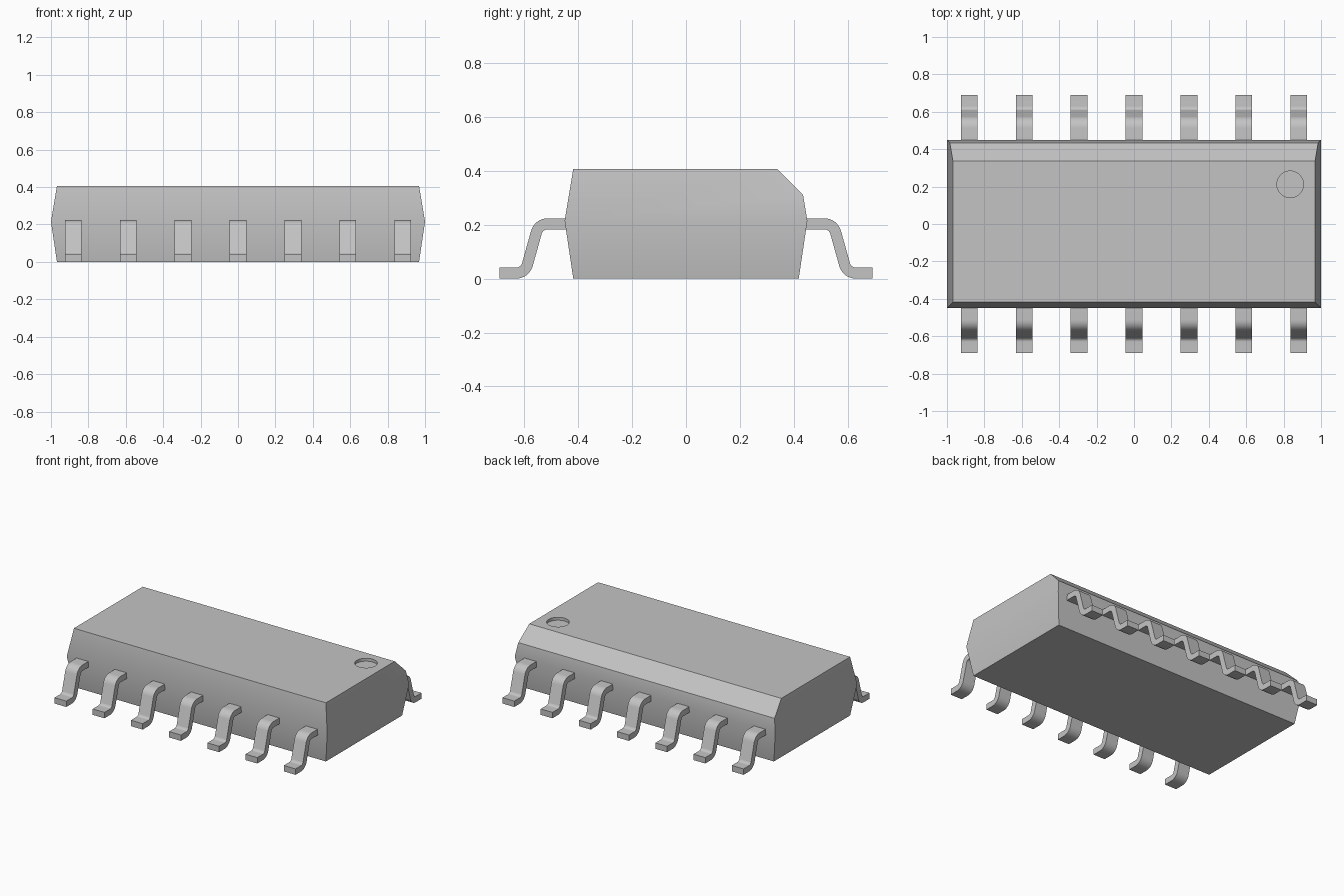
import bpy
import bmesh
import math
from mathutils import Vector

cube = bpy.data.objects.get("Cube")
if cube:
    bpy.data.objects.remove(cube, do_unlink=True)

GREY = (0.55, 0.55, 0.55, 1.0)
grey = bpy.data.materials.new("plain grey")
grey.use_nodes = True
grey.diffuse_color = GREY
grey.node_tree.nodes["Principled BSDF"].inputs["Base Color"].default_value = GREY


def to_object(name, bm):
    bmesh.ops.recalc_face_normals(bm, faces=bm.faces[:])
    mesh = bpy.data.meshes.new(name)
    bm.to_mesh(mesh)
    bm.free()
    mesh.materials.append(grey)
    obj = bpy.data.objects.new(name, mesh)
    bpy.context.collection.objects.link(obj)
    return obj


def select_only(obj):
    bpy.ops.object.select_all(action="DESELECT")
    obj.select_set(True)
    bpy.context.view_layer.objects.active = obj


def smooth(obj):
    select_only(obj)
    bpy.ops.object.shade_smooth_by_angle(angle=math.radians(30))


# Package body: three stacked rectangles, widest at the waist
TOP = 0.407
bm = bmesh.new()
rings = []
for half_x, half_y, z in ((0.968, 0.418, 0), (1, 0.45, 0.215), (0.968, 0.418, TOP)):
    rings.append([bm.verts.new((sx * half_x, sy * half_y, z))
                  for sx, sy in ((-1, -1), (1, -1), (1, 1), (-1, 1))])
bm.faces.new(rings[0])
bm.faces.new(rings[2])
for low, high in zip(rings, rings[1:]):
    for i in range(4):
        j = (i + 1) % 4
        bm.faces.new((low[i], low[j], high[j], high[i]))

# Bevel along the top rear edge
cut = bmesh.ops.bisect_plane(bm, geom=bm.verts[:] + bm.edges[:] + bm.faces[:],
                             plane_co=(0, 0.337, TOP), plane_no=(0, 1, 1),
                             clear_outer=True)
bmesh.ops.contextual_create(
    bm, geom=[e for e in cut["geom_cut"] if isinstance(e, bmesh.types.BMEdge)])
body = to_object("body", bm)

# Round shallow marker recess in the top
bpy.ops.mesh.primitive_cylinder_add(vertices=48, radius=0.071, depth=0.04,
                                    location=(0.835, 0.212, TOP))
cutter = bpy.context.object
cutter.name = "marker_cutter"
cutter.hide_render = True
cutter.data.materials.append(grey)
recess = body.modifiers.new("marker recess", "BOOLEAN")
recess.operation = "DIFFERENCE"
recess.solver = "EXACT"
recess.object = cutter
select_only(body)
bpy.ops.object.modifier_apply(modifier=recess.name)
bpy.data.objects.remove(cutter, do_unlink=True)
smooth(body)


def bent_path(points, radius, steps=8):
    """Round the inner corners; return (point, normal) pairs along the path."""
    pts = [Vector(p) for p in points]
    first = (pts[1] - pts[0]).normalized()
    last = (pts[-1] - pts[-2]).normalized()
    path = [(pts[0], Vector((-first.y, first.x)))]
    for a, b, c in zip(pts, pts[1:], pts[2:]):
        d1, d2 = (b - a).normalized(), (c - b).normalized()
        turn = math.atan2(d1.cross(d2), d1.dot(d2))
        side = math.copysign(1, turn)
        start = b - d1 * radius * math.tan(abs(turn) / 2)
        normal = Vector((-d1.y, d1.x))
        centre = start + normal * side * radius
        for k in range(steps + 1):
            t = turn * k / steps
            n = Vector((normal.x * math.cos(t) - normal.y * math.sin(t),
                        normal.x * math.sin(t) + normal.y * math.cos(t)))
            path.append((centre - n * side * radius, n))
    path.append((pts[-1], Vector((-last.y, last.x))))
    return path


# Gull-wing leads: a bent strip, repeated along both long sides
THICK, WIDTH, PITCH = 0.041, 0.09, 0.2935
LEAD = bent_path([(0.4, 0.203), (0.546, 0.203), (0.597, THICK / 2),
                  (0.691, THICK / 2)], 0.043)


def make_lead(name, x, side):
    bm = bmesh.new()
    sections = []
    for p, n in LEAD:
        corners = []
        for dx, off in ((-1, -1), (1, -1), (1, 1), (-1, 1)):
            q = p + n * off * THICK / 2
            corners.append(bm.verts.new((x + dx * WIDTH / 2, side * q.x, q.y)))
        sections.append(corners)
    bm.faces.new(sections[0])
    bm.faces.new(sections[-1])
    for a, b in zip(sections, sections[1:]):
        for i in range(4):
            j = (i + 1) % 4
            bm.faces.new((a[i], a[j], b[j], b[i]))
    smooth(to_object(name, bm))


for label, side in (("front", -1), ("back", 1)):
    for i in range(7):
        make_lead(f"{label}_lead_{i + 1}", (i - 3) * PITCH, side)
